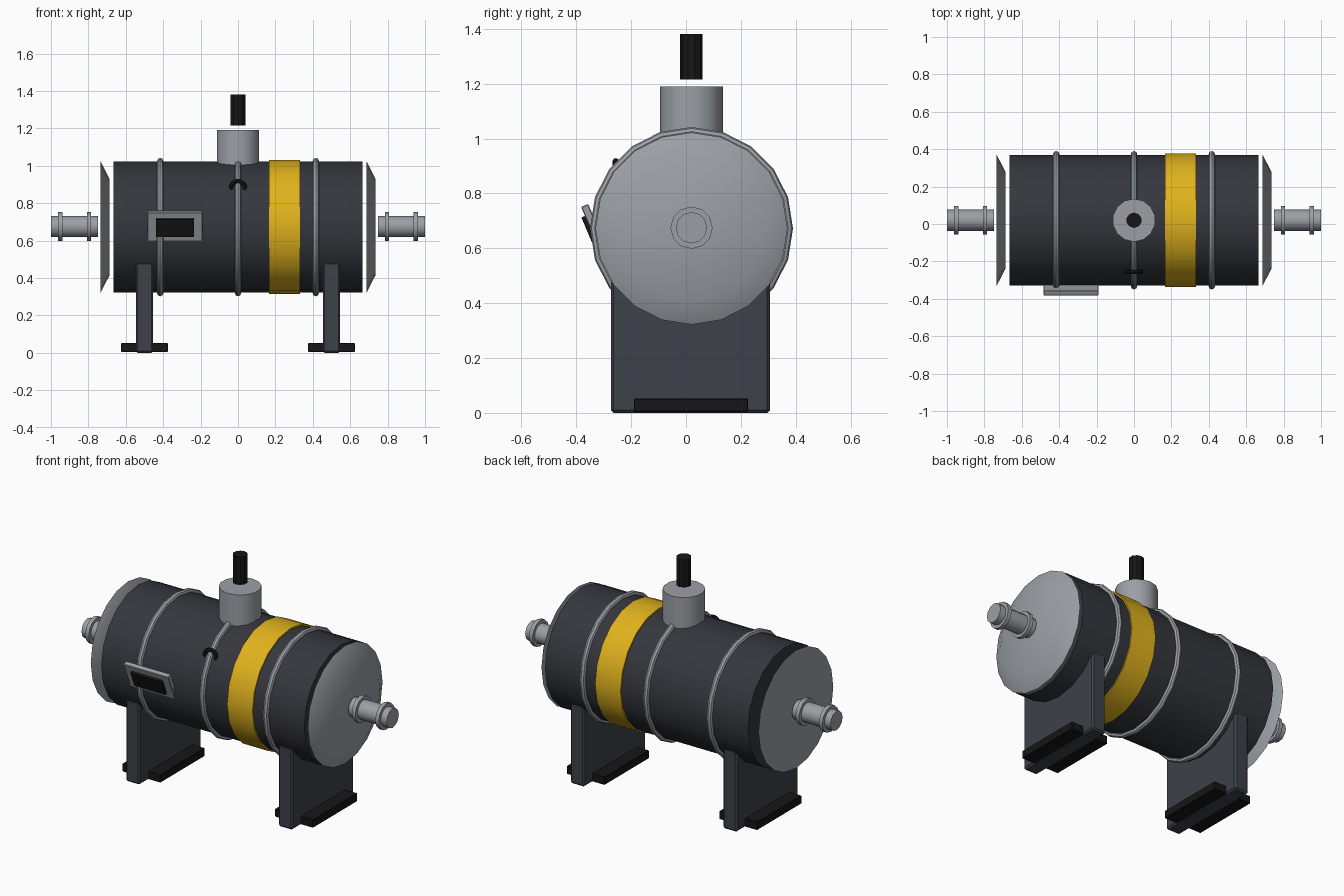
import bpy, math
from mathutils import Vector

if "Cube" in bpy.data.objects:
    bpy.data.objects.remove(bpy.data.objects["Cube"])

YC, ZC = 0.02, 0.672          # axis of the tank
ALONG_X = (0, math.pi / 2, 0)


def mat(name, rgb):
    m = bpy.data.materials.new(name)
    m.diffuse_color = (*rgb, 1)
    m.use_nodes = True
    m.node_tree.nodes["Principled BSDF"].inputs["Base Color"].default_value = m.diffuse_color
    return m


STEEL = mat("steel", (0.33, 0.35, 0.38))
SHELL = mat("dark_shell", (0.035, 0.038, 0.047))
LEG = mat("leg_paint", (0.047, 0.053, 0.067))
BLACK = mat("black", (0.008, 0.008, 0.009))
YELLOW = mat("yellow", (0.75, 0.45, 0.012))


def finish(name, material, smooth=True):
    ob = bpy.context.object
    ob.name = name
    ob.data.materials.append(material)
    if smooth:
        bpy.ops.object.shade_smooth_by_angle(angle=math.radians(32))
    return ob


def cone(name, loc, r1, r2, depth, sides, material, rot=(0, 0, 0)):
    bpy.ops.mesh.primitive_cone_add(vertices=sides, radius1=r1, radius2=r2,
                                    depth=depth, location=loc, rotation=rot)
    return finish(name, material)


def cyl(name, loc, r, depth, sides, material, rot=(0, 0, 0)):
    return cone(name, loc, r, r, depth, sides, material, rot)


def torus(name, loc, major, minor, seg, material, rot):
    bpy.ops.mesh.primitive_torus_add(major_radius=major, minor_radius=minor,
                                     major_segments=seg, minor_segments=8,
                                     location=loc, rotation=rot)
    return finish(name, material)


def box(name, loc, size, material, bevel=0, rot=(0, 0, 0)):
    bpy.ops.mesh.primitive_cube_add(size=1, location=loc, rotation=rot)
    ob = finish(name, material, False)
    ob.scale = size
    bpy.ops.object.transform_apply(location=False, rotation=False, scale=True)
    if bevel:
        b = ob.modifiers.new("bevel", 'BEVEL')
        b.width, b.segments = bevel, 1
    return ob


# tank shell, yellow band and steel hoops
cyl("tank_body", (0, YC, ZC), 0.35, 1.33, 20, SHELL, ALONG_X)
cyl("yellow_band", (0.248, YC, ZC), 0.358, 0.166, 20, YELLOW, ALONG_X)
for i, x in enumerate((-0.416, 0, 0.416)):
    torus(f"hoop_{i + 1}", (x, YC, ZC), 0.353, 0.017, 20, STEEL, ALONG_X)

# ends, pipes with flanges, legs and feet
for side, s in (("left", -1), ("right", 1)):
    cone(f"{side}_end_cap", (s * 0.711, YC, ZC), 0.35, 0.26, 0.046, 20, STEEL, ALONG_X)
    cyl(f"{side}_pipe", (s * 0.874, YC, ZC + 0.003), 0.057, 0.252, 12, STEEL, ALONG_X)
    for n, x in (("inner", 0.797), ("outer", 0.95)):
        cyl(f"{side}_{n}_flange", (s * x, YC, ZC + 0.003), 0.077, 0.023, 12, STEEL, ALONG_X)
    box(f"{side}_leg", (s * 0.5, 0.016, 0.242), (0.093, 0.58, 0.484), LEG, 0.01)
    box(f"{side}_foot", (s * 0.5, 0.018, 0.028), (0.25, 0.416, 0.048), BLACK, 0.003)

# filler neck and stem on top
cyl("filler_neck", (0, YC, 1.085), 0.115, 0.21, 14, STEEL)
cyl("stem", (0, YC, 1.298), 0.041, 0.165, 10, BLACK)

# lifting ring, half sunk in the shell
torus("lifting_ring", (0, -0.256, 0.881), 0.037, 0.012, 14, BLACK, (math.pi / 2, 0, 0))

# tilted panel with dark screen
tilt = 0.4
normal = Vector((0, -math.cos(tilt), -math.sin(tilt)))
centre = Vector((-0.337, -0.336, 0.677))
box("panel", centre, (0.295, 0.028, 0.172), STEEL, 0.003, (tilt, 0, 0))
box("screen", centre + normal * 0.018, (0.203, 0.02, 0.1), BLACK, 0, (tilt, 0, 0))
